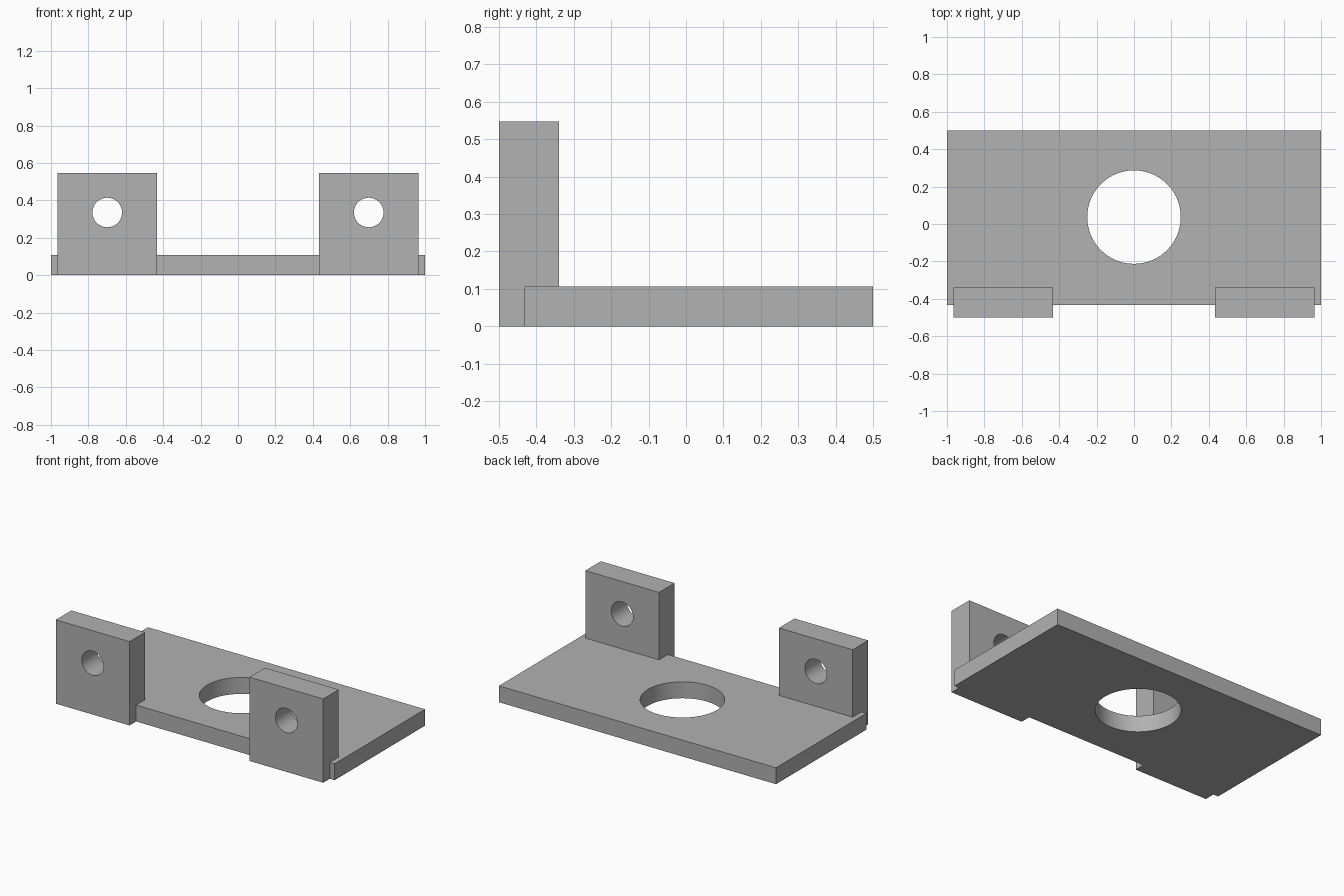
import bpy
from math import radians

default = bpy.data.objects.get("Cube")
if default:
    bpy.data.objects.remove(default, do_unlink=True)

grey = bpy.data.materials.new("plain_grey")
grey.use_nodes = True
colour = (0.445, 0.445, 0.445, 1)
grey.diffuse_color = colour
grey.node_tree.nodes["Principled BSDF"].inputs["Base Color"].default_value = colour


def block(name, low, high):
    """Box between two opposite corners."""
    centre = [(a + b) / 2 for a, b in zip(low, high)]
    bpy.ops.mesh.primitive_cube_add(size=1, location=centre)
    ob = bpy.context.object
    ob.name = name
    ob.scale = [b - a for a, b in zip(low, high)]
    bpy.ops.object.transform_apply(location=True, rotation=False, scale=True)
    ob.data.materials.append(grey)
    return ob


def drill(name, centre, radius, tilt=0):
    """Round cutter, upright or tilted to run along y."""
    bpy.ops.mesh.primitive_cylinder_add(vertices=64, radius=radius, depth=0.6,
                                        location=centre, rotation=(tilt, 0, 0))
    ob = bpy.context.object
    ob.name = name
    ob.hide_render = True
    ob.data.materials.append(grey)
    return ob


def combine(target, tool, operation):
    """Apply a boolean and discard the tool."""
    mod = target.modifiers.new(operation.lower(), "BOOLEAN")
    mod.operation = operation
    mod.solver = "EXACT"
    mod.object = tool
    bpy.context.view_layer.objects.active = target
    bpy.ops.object.modifier_apply(modifier=mod.name)
    bpy.data.objects.remove(tool, do_unlink=True)


# Base plate with its large round opening
bracket = block("mounting_bracket", (-1, -0.432, 0), (1, 0.5, 0.107))
combine(bracket, drill("plate_cutter", (0, 0.037, 0), 0.25), "DIFFERENCE")

# Two upright lugs, each with a bolt hole
for side in (-1, 1):
    inner, outer = sorted((side * 0.433, side * 0.965))
    lug = block("lug", (inner, -0.5, 0), (outer, -0.34, 0.547))
    hole = drill("lug_cutter", (side * 0.699, -0.42, 0.335), 0.079, radians(90))
    combine(lug, hole, "DIFFERENCE")
    combine(bracket, lug, "UNION")

# Smooth bores, crisp edges
bpy.ops.object.select_all(action="DESELECT")
bracket.select_set(True)
bpy.context.view_layer.objects.active = bracket
bpy.ops.object.shade_smooth_by_angle(angle=radians(30))
